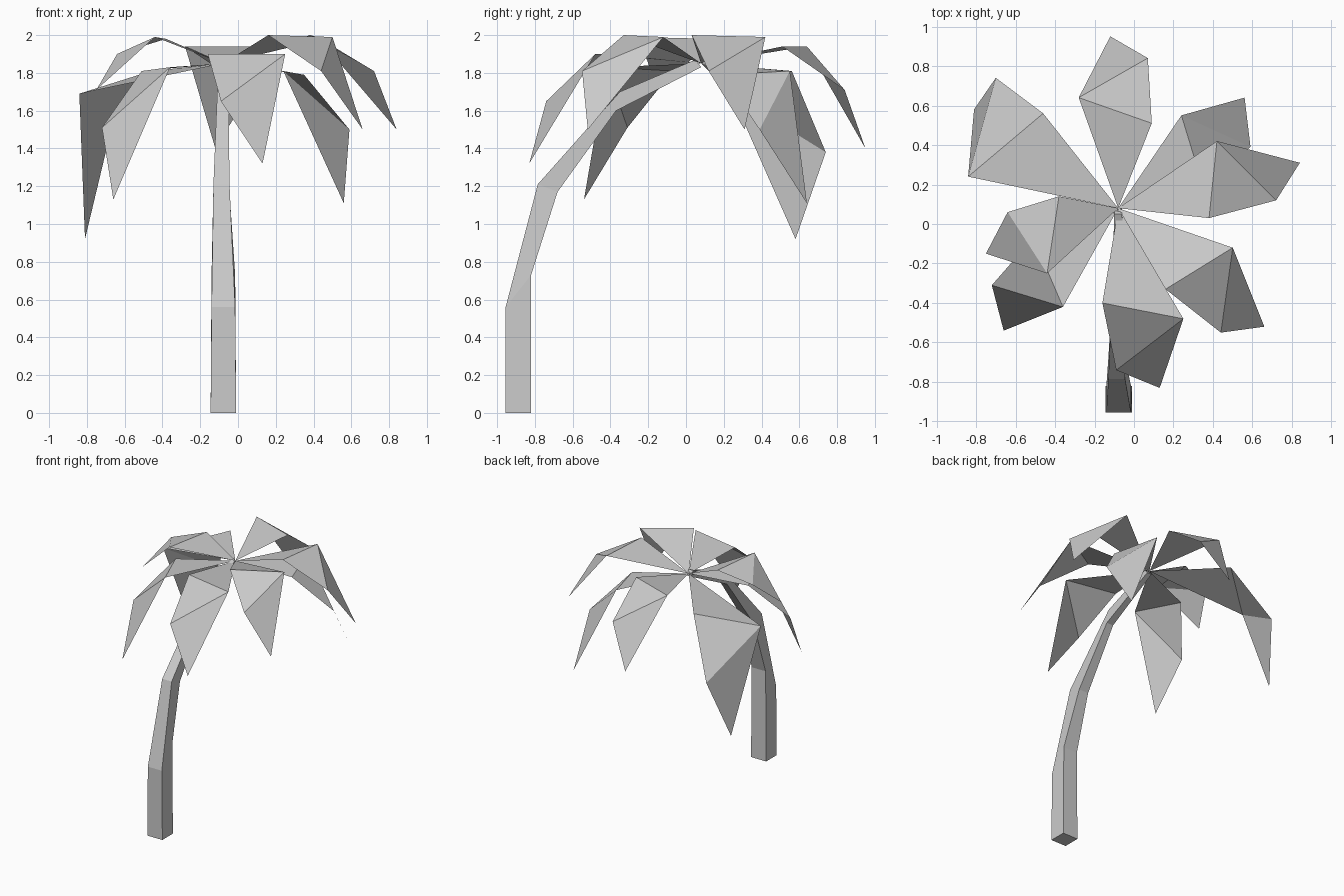
import bpy
import bmesh
from mathutils import Vector

default_cube = bpy.data.objects.get("Cube")
if default_cube:
    bpy.data.objects.remove(default_cube, do_unlink=True)

# One plain grey covers the whole tree
grey = bpy.data.materials.new("plain_grey")
grey.use_nodes = True
colour = (0.6, 0.6, 0.6, 1.0)
grey.diffuse_color = colour
shader = grey.node_tree.nodes["Principled BSDF"]
shader.inputs["Base Color"].default_value = colour
shader.inputs["Roughness"].default_value = 0.9


def finish_object(name, bm):
    """Turn a bmesh into a flat shaded grey object."""
    mesh = bpy.data.meshes.new(name)
    bm.to_mesh(mesh)
    bm.free()
    mesh.materials.append(grey)
    part = bpy.data.objects.new(name, mesh)
    bpy.context.collection.objects.link(part)
    return part


def build_trunk(rings):
    """Loft a four sided trunk through tilted rings, closed at both ends."""
    bm = bmesh.new()
    loops = []
    for (left_x, right_x), (front_y, front_z), (back_y, back_z) in rings:
        corners = [(left_x, front_y, front_z), (right_x, front_y, front_z),
                   (right_x, back_y, back_z), (left_x, back_y, back_z)]
        loops.append([bm.verts.new(corner) for corner in corners])
    for lower, upper in zip(loops, loops[1:]):
        for i in range(4):
            j = (i + 1) % 4
            bm.faces.new((lower[i], lower[j], upper[j], upper[i]))
    bm.faces.new(reversed(loops[0]))
    bm.faces.new(loops[-1])
    bmesh.ops.recalc_face_normals(bm, faces=bm.faces[:])
    return finish_object("trunk", bm)


def build_frond(name, crown, wide_left, wide_right, bend, tip):
    """Fold a leaf of three triangles: stem, blade and drooping tip."""
    bm = bmesh.new()
    points = (crown, wide_left, wide_right, bend, tip)
    root, left, right, fold, end = [bm.verts.new(Vector(p)) for p in points]
    bm.faces.new((root, right, left))
    bm.faces.new((left, right, fold))
    bm.faces.new((left, fold, end))
    return finish_object(name, bm)


# Leaning trunk: width in x, then the front and back edge of each ring
build_trunk([
    ((-.145, -.01), (-.955, 0), (-.82, 0)),
    ((-.14, -.015), (-.955, .56), (-.82, .73)),
    ((-.13, -.045), (-.785, 1.21), (-.68, 1.17)),
    ((-.11, -.05), (-.35, 1.7), (-.37, 1.6)),
    ((-.1, -.06), (.05, 1.87), (.08, 1.83)),
])

# Fronds around the crown: wide left, wide right, bend and tip
crown = (-.08, .08, 1.85)
fronds = {
    "back": ((-.28, .64, 1.94), (.09, .51, 1.94), (.07, .84, 1.71), (-.12, .95, 1.4)),
    "back_left": ((.24, .55, 1.81), (.35, .19, 1.79), (.59, .39, 1.5), (.56, .64, 1.11)),
    "left": ((.42, .42, 1.99), (.38, .03, 2), (.72, .12, 1.81), (.84, .31, 1.5)),
    "front_left": ((.5, -.12, 1.99), (.16, -.33, 2), (.44, -.55, 1.81), (.66, -.52, 1.5)),
    "front": ((.25, -.48, 1.9), (-.16, -.4, 1.9), (-.09, -.74, 1.65), (.13, -.83, 1.32)),
    "front_right": ((-.36, -.42, 1.83), (-.51, -.07, 1.81), (-.72, -.31, 1.51), (-.66, -.54, 1.13)),
    "right": ((-.44, -.25, 1.99), (-.38, .14, 1.98), (-.64, .06, 1.9), (-.75, -.15, 1.71)),
    "back_right": ((-.84, .24, 1.69), (-.46, .56, 1.81), (-.7, .74, 1.38), (-.81, .58, .92)),
}
for side, outline in fronds.items():
    build_frond(side + "_frond", crown, *outline)
